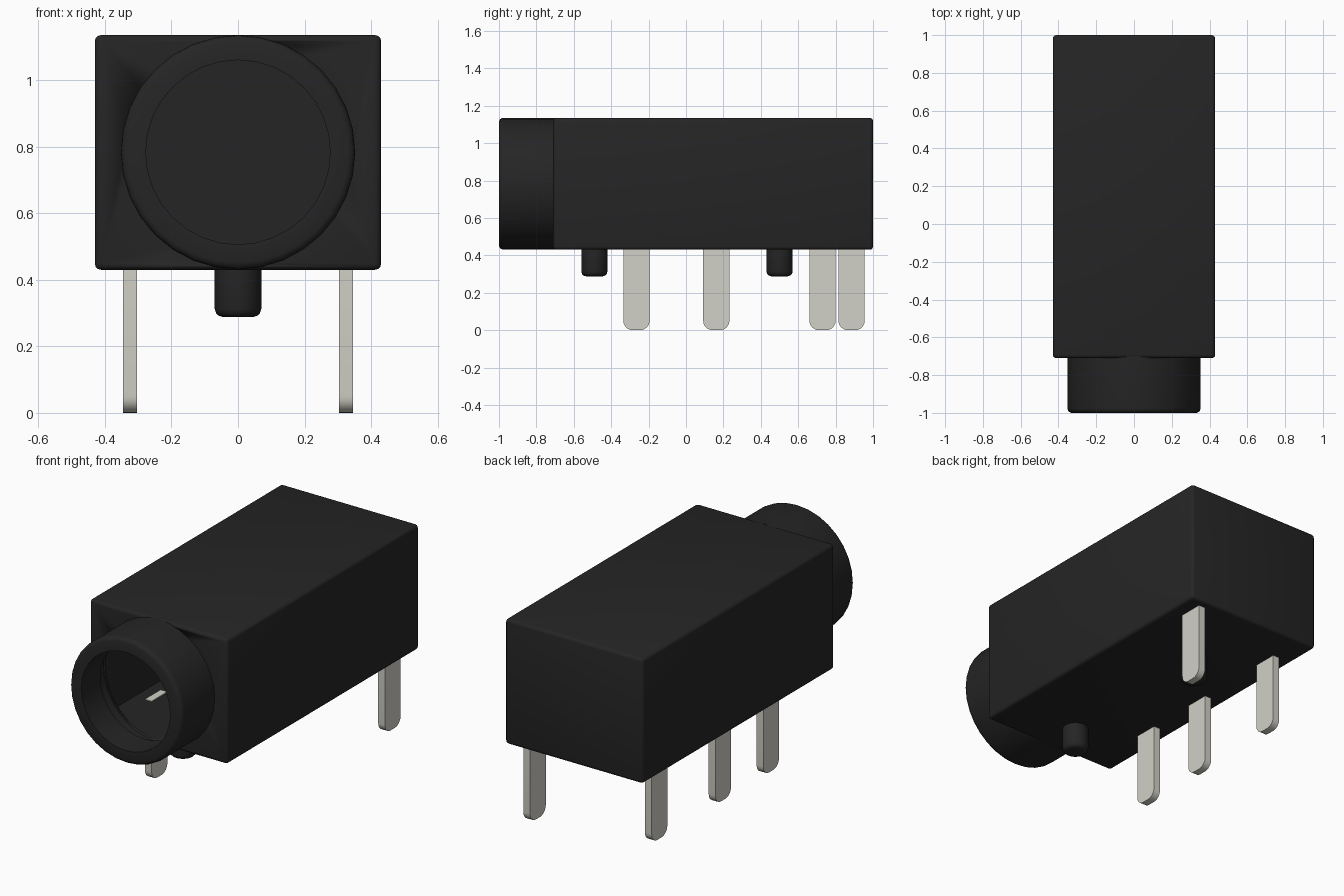
import bpy, bmesh
from math import pi, radians, sin, cos
from mathutils import Matrix, Vector

if "Cube" in bpy.data.objects:
    bpy.data.objects.remove(bpy.data.objects["Cube"], do_unlink=True)


def material(name, rgb):
    mat = bpy.data.materials.new(name)
    mat.use_nodes = True
    mat.diffuse_color = (*rgb, 1)
    mat.node_tree.nodes["Principled BSDF"].inputs["Base Color"].default_value = (*rgb, 1)
    return mat


BLACK = material("black plastic", (0.019, 0.0185, 0.0185))
METAL = material("tinned metal", (0.645, 0.638, 0.571))


def finish(name, bm, mat):
    """Turn a bmesh into a smooth shaded object with sharp edges kept."""
    bmesh.ops.recalc_face_normals(bm, faces=bm.faces)
    mesh = bpy.data.meshes.new(name)
    bm.to_mesh(mesh)
    bm.free()
    mesh.materials.append(mat)
    obj = bpy.data.objects.new(name, mesh)
    bpy.context.collection.objects.link(obj)
    activate(obj)
    bpy.ops.object.shade_smooth_by_angle(angle=radians(35))
    return obj


def activate(obj):
    bpy.ops.object.select_all(action="DESELECT")
    obj.select_set(True)
    bpy.context.view_layer.objects.active = obj


def box(low, high, bevel=0.0):
    low, high = Vector(low), Vector(high)
    bm = bmesh.new()
    size = Matrix.Diagonal((high - low).to_4d())
    bmesh.ops.create_cube(bm, size=1, matrix=Matrix.Translation((low + high) / 2) @ size)
    if bevel:
        bmesh.ops.bevel(bm, geom=bm.edges[:], offset=bevel, segments=3,
                        profile=0.5, affect="EDGES")
    return bm


def lathe(profile, centre, axis, side, steps):
    """Spin (radius, distance) points around an axis through centre."""
    bm = bmesh.new()
    axis, side, centre = Vector(axis), Vector(side), Vector(centre)
    verts = [bm.verts.new(centre + side * r + axis * d) for r, d in profile]
    edges = [bm.edges.new(pair) for pair in zip(verts, verts[1:])]
    bmesh.ops.spin(bm, geom=verts + edges, cent=centre, axis=axis,
                   angle=2 * pi, steps=steps)
    bmesh.ops.remove_doubles(bm, verts=bm.verts, dist=0.0005)
    return bm


def cut(target, cutter):
    cutter.hide_render = True
    mod = target.modifiers.new("cut", "BOOLEAN")
    mod.operation = "DIFFERENCE"
    mod.solver = "EXACT"
    mod.object = cutter
    activate(target)
    bpy.ops.object.modifier_apply(modifier=mod.name)
    bpy.data.objects.remove(cutter, do_unlink=True)


AXIS_Z = 0.783
BASE = 0.43

# Hollow housing with a round opening in the front wall
housing = finish("housing", box((-0.43, -0.71, BASE), (0.43, 1, 1.135), 0.018), BLACK)
cut(housing, finish("cavity", box((-0.415, -0.695, 0.445), (0.415, 0.985, 1.125)), BLACK))
opening = [(0, -0.8), (0.34, -0.8), (0.34, -0.6), (0, -0.6)]
cut(housing, finish("opening", lathe(opening, (0, 0, AXIS_Z), (0, 1, 0), (0, 0, 1), 32), BLACK))

# Socket collar with a rounded rim and a short bore
rim = [(0.342, -0.70), (0.342, -0.83), (0.277, -0.83), (0.277, -1), (0.332, -1),
       (0.344, -0.995), (0.350, -0.986), (0.352, -0.975), (0.352, -0.70)]
finish("socket_collar", lathe(rim, (0, 0, AXIS_Z), (0, 1, 0), (0, 0, 1), 32), BLACK)

# Locating pegs under the housing
peg = [(0, 0), (0.045, 0), (0.058, 0.004), (0.066, 0.012), (0.07, 0.025), (0.07, 0.145)]
for name, y in (("front_peg", -0.49), ("rear_peg", 0.5)):
    finish(name, lathe(peg, (0, y, 0.288), (0, 0, 1), (1, 0, 0), 24), BLACK)


def pin(name, x, y, half=0.07, thick=0.042, radius=0.05, top=0.45):
    """Flat contact leg with rounded lower corners."""
    outline = [(half, top), (-half, top)]
    for start, sign in ((pi, -1), (1.5 * pi, 1)):
        for i in range(7):
            a = start + i * pi / 12
            outline.append((sign * (half - radius) + radius * cos(a),
                            radius + radius * sin(a)))
    bm = bmesh.new()
    face = bm.faces.new([bm.verts.new((x - thick / 2, y + u, z)) for u, z in outline])
    side = bmesh.ops.extrude_face_region(bm, geom=[face])["geom"]
    moved = [v for v in side if isinstance(v, bmesh.types.BMVert)]
    bmesh.ops.translate(bm, verts=moved, vec=(thick, 0, 0))
    finish(name, bm, METAL)


# Contact pins: three on one side, one at the rear of the other
pin("right_front_pin", -0.325, -0.265)
pin("right_middle_pin", -0.325, 0.162)
pin("right_rear_pin", -0.325, 0.73)
pin("left_rear_pin", 0.325, 0.885)
